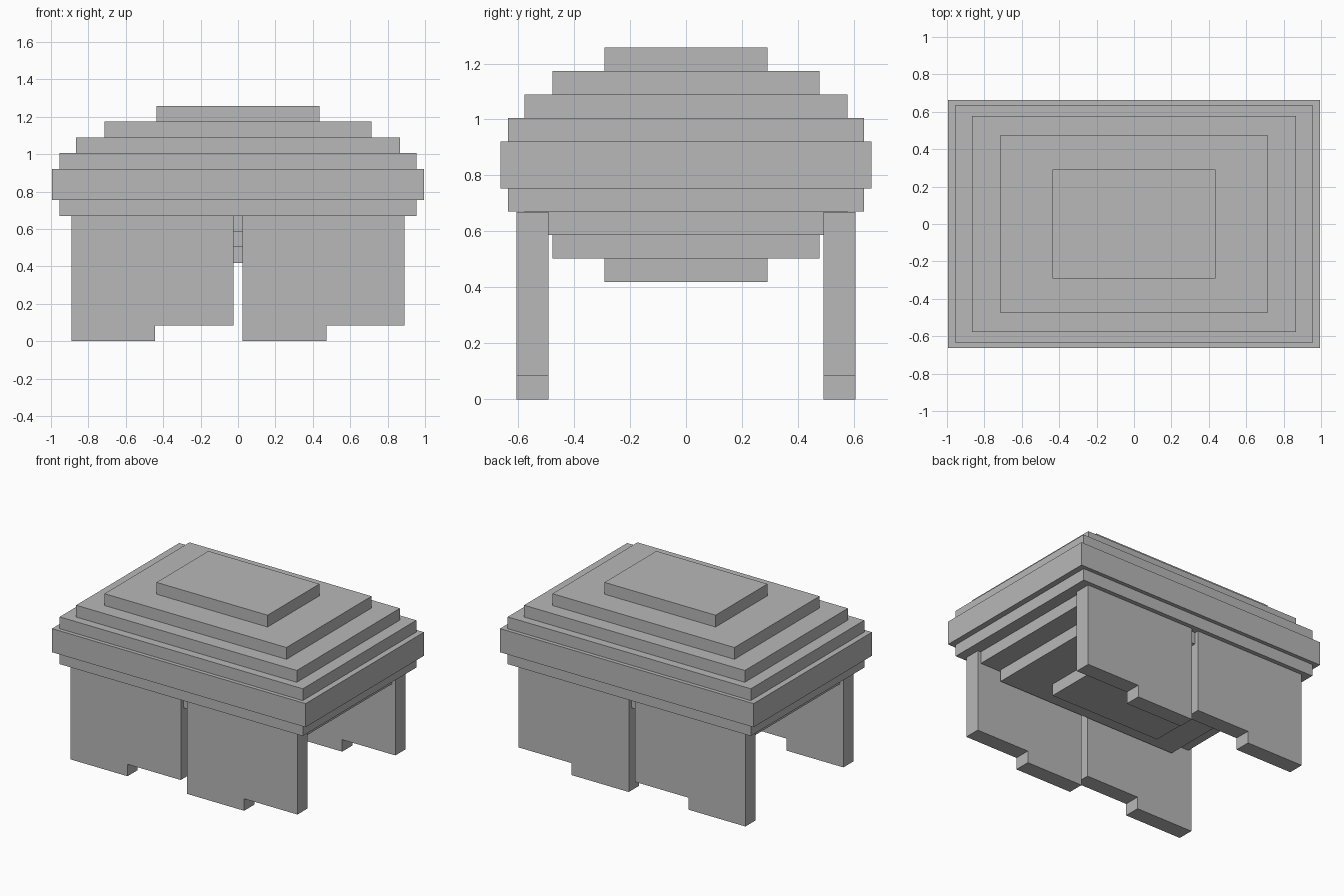
import bpy, bmesh, math

if "Cube" in bpy.data.objects:
    bpy.data.objects.remove(bpy.data.objects["Cube"])

grey = bpy.data.materials.new("plain grey")
grey.diffuse_color = (0.48, 0.48, 0.48, 1)
grey.use_nodes = True
grey.node_tree.nodes["Principled BSDF"].inputs["Base Color"].default_value = grey.diffuse_color


def add_object(name, bm):
    bmesh.ops.recalc_face_normals(bm, faces=bm.faces)
    mesh = bpy.data.meshes.new(name)
    bm.to_mesh(mesh)
    bm.free()
    mesh.materials.append(grey)
    obj = bpy.data.objects.new(name, mesh)
    bpy.context.collection.objects.link(obj)
    return obj


def box(name, x0, x1, y0, y1, z0, z1):
    bm = bmesh.new()
    bmesh.ops.create_cube(bm, size=1)
    for v in bm.verts:
        v.co.x = x1 if v.co.x > 0 else x0
        v.co.y = y1 if v.co.y > 0 else y0
        v.co.z = z1 if v.co.z > 0 else z0
    return add_object(name, bm)


def extruded_leg(name, outline, y0, y1):
    bm = bmesh.new()
    face = bm.faces.new([bm.verts.new((x, y0, z)) for x, z in outline])
    result = bmesh.ops.extrude_face_region(bm, geom=[face])
    verts = [g for g in result["geom"] if isinstance(g, bmesh.types.BMVert)]
    bmesh.ops.translate(bm, vec=(0, y1 - y0, 0), verts=verts)
    return add_object(name, bm)


# Body: ten stacked slabs whose widths follow an ellipsoid
LAYERS, CENTRE_Z, RX, RY, RZ = 10, 0.838, 1.0, 0.667, 0.419
for i in range(LAYERS):
    t = (i + 0.5) / LAYERS * 2 - 1
    r = math.sqrt(1 - t * t)
    z0 = CENTRE_Z + RZ * (i / LAYERS * 2 - 1)
    box(f"body_slab_{i + 1}", -r * RX, r * RX, -r * RY, r * RY,
        z0, z0 + 2 * RZ / LAYERS)

# Legs: four panels, each with a foot on its left (-x) half
LEG_W, FOOT_W, FOOT_H, LEG_TOP = 0.866, 0.448, 0.085, 0.67
for side, x in (("left", -0.891), ("right", 0.025)):
    outline = [(x, 0), (x + FOOT_W, 0), (x + FOOT_W, FOOT_H),
               (x + LEG_W, FOOT_H), (x + LEG_W, LEG_TOP), (x, LEG_TOP)]
    for end, y0 in (("front", -0.606), ("back", 0.492)):
        extruded_leg(f"{end}_{side}_leg", outline, y0, y0 + 0.114)
